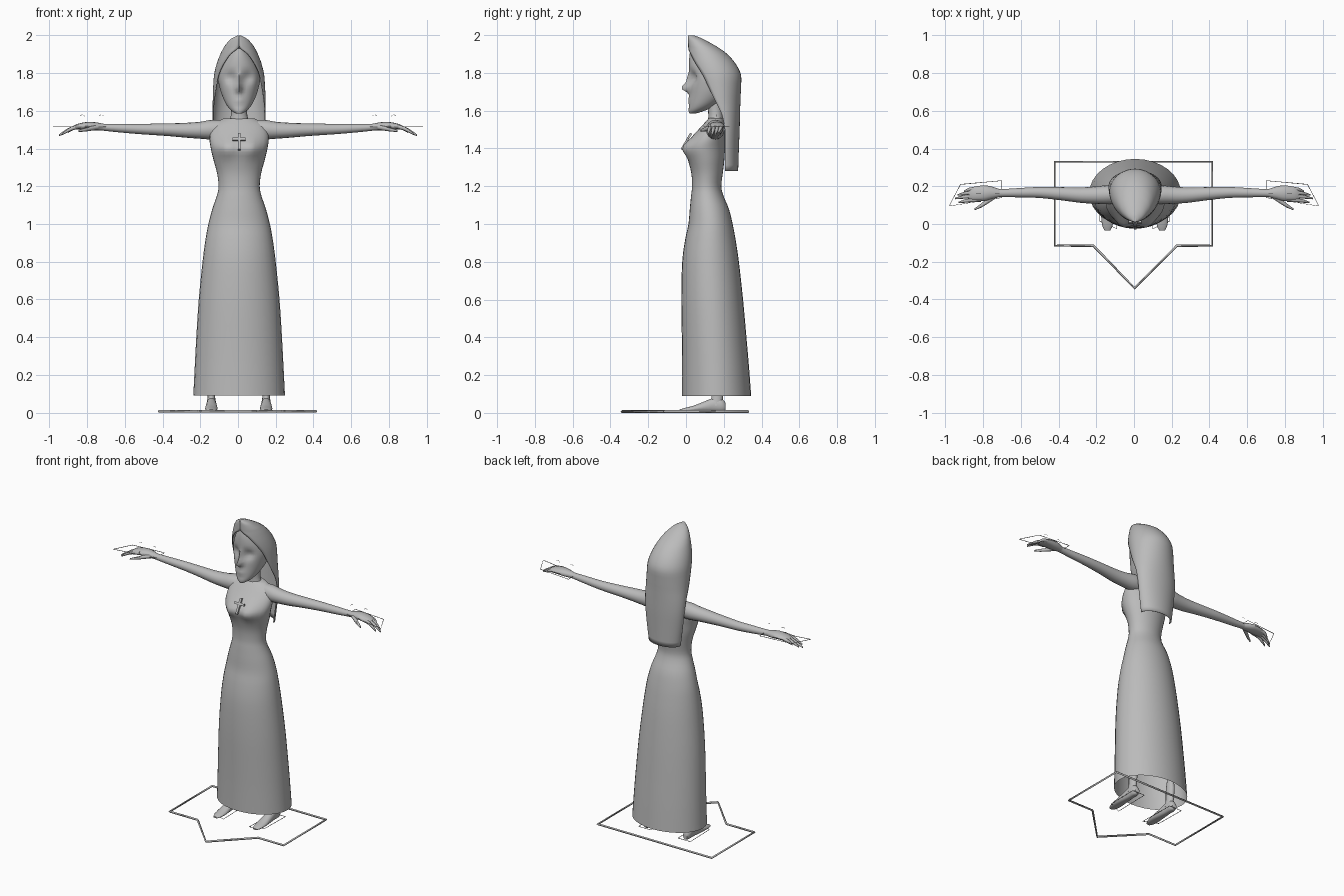
import bpy, bmesh, math
from mathutils import Vector, Matrix

CX = 0.006  # body centre line
grey = bpy.data.materials.new("plain_grey")
grey.diffuse_color = (0.5, 0.5, 0.5, 1)


def finish(name, bm, smooth=True):
    bmesh.ops.recalc_face_normals(bm, faces=bm.faces)
    me = bpy.data.meshes.new(name)
    bm.to_mesh(me)
    bm.free()
    ob = bpy.data.objects.new(name, me)
    bpy.context.collection.objects.link(ob)
    me.materials.append(grey)
    if smooth:
        bpy.ops.object.select_all(action='DESELECT')
        ob.select_set(True)
        bpy.context.view_layer.objects.active = ob
        bpy.ops.object.shade_smooth_by_angle(angle=math.radians(50))
    return ob


def refine(rows, n=3):
    """Catmull-Rom interpolation between the rows of a profile."""
    out = []
    for i in range(len(rows) - 1):
        p = [rows[max(i - 1, 0)], rows[i], rows[i + 1], rows[min(i + 2, len(rows) - 1)]]
        for k in range(n):
            t = k / n
            out.append([0.5 * (2 * b + (c - a) * t + (2 * a - 5 * b + 4 * c - d) * t * t
                        + (3 * b - a - 3 * c + d) * t ** 3) for a, b, c, d in zip(*p)])
    return out + [list(rows[-1])]


def skin(name, rings, closed=True, cap_start=True, cap_end=True):
    bm = bmesh.new()
    vs = [[bm.verts.new(p) for p in r] for r in rings]
    n = len(vs[0])
    for a, b in zip(vs, vs[1:]):
        for j in range(n if closed else n - 1):
            k = (j + 1) % n
            bm.faces.new((a[j], a[k], b[k], b[j]))
    if cap_start:
        bm.faces.new(vs[0])
    if cap_end:
        bm.faces.new(vs[-1])
    return finish(name, bm)


def angles(n):
    return [2 * math.pi * i / n for i in range(n)]


def upright(name, rows, n=32, shape=None, **kw):
    """Rows of (z, half width, front y, back y)."""
    rings = []
    for z, w, f, b in refine(rows):
        ring = [Vector((CX + w * math.cos(a), (f + b) / 2 + (b - f) / 2 * math.sin(a), z))
                for a in angles(n)]
        rings.append([shape(p) if shape else p for p in ring])
    return skin(name, rings, **kw)


def sideways(name, rows, s, n=12):
    """Rows of (x, y, z, y radius, z radius), s picks the side."""
    return skin(name, [[(s * x, y + ry * math.cos(a), z + rz * math.sin(a)) for a in angles(n)]
                       for x, y, z, ry, rz in refine(rows)])


def wire(name, pts, r, closed=True):
    cu = bpy.data.curves.new(name, 'CURVE')
    cu.dimensions = '3D'
    cu.bevel_depth = r
    cu.bevel_resolution = 0
    sp = cu.splines.new('POLY')
    sp.points.add(len(pts) - 1)
    for q, p in zip(sp.points, pts):
        q.co = (*p, 1)
    sp.use_cyclic_u = closed
    cu.materials.append(grey)
    ob = bpy.data.objects.new(name, cu)
    bpy.context.collection.objects.link(ob)
    bpy.ops.object.select_all(action='DESELECT')
    ob.select_set(True)
    bpy.context.view_layer.objects.active = ob
    bpy.ops.object.convert(target='MESH')


# Gown: long open skirt, narrow waist, bust and shoulders
def bust(p):
    if p.y < 0.1:
        d = math.exp(-((p.z - 1.40) / 0.05) ** 2)
        p.y -= 0.022 * d * math.exp(-((abs(p.x - CX) - 0.065) / 0.035) ** 2)
    return p


upright("gown", [
    (0.09, 0.243, -0.02, 0.345), (0.25, 0.235, -0.02, 0.333), (0.4, 0.227, -0.022, 0.32),
    (0.6, 0.214, -0.025, 0.302), (0.8, 0.194, -0.02, 0.28), (0.92, 0.178, -0.004, 0.262),
    (1.0, 0.163, 0.013, 0.247), (1.08, 0.142, 0.02, 0.227), (1.15, 0.118, 0.027, 0.198),
    (1.2, 0.109, 0.032, 0.187), (1.27, 0.117, 0.028, 0.195), (1.34, 0.136, 0.01, 0.203),
    (1.40, 0.15, -0.007, 0.206), (1.45, 0.157, 0.022, 0.206), (1.5, 0.15, 0.066, 0.205),
    (1.535, 0.128, 0.098, 0.203), (1.56, 0.08, 0.122, 0.198)], shape=bust, cap_start=False)
upright("neck", [(1.53, 0.06, 0.115, 0.2), (1.58, 0.043, 0.118, 0.195),
                 (1.68, 0.043, 0.11, 0.195)], n=16)


# Head with nose, brow, eye sockets and lips shaped on the front
def face(p):
    x, z = p.x - CX, p.z
    if p.y < 0.12:
        g = lambda x0, z0, sx, sz: math.exp(-((abs(x) - x0) / sx) ** 2 - ((z - z0) / sz) ** 2)
        p.y += 0.022 * g(0.045, 1.775, 0.028, 0.028)
        p.y -= 0.045 * g(0, 1.72, 0.014, 0.022) + 0.02 * g(0, 1.765, 0.012, 0.035)
        p.y -= 0.01 * g(0, 1.655, 0.025, 0.012)
    return p


upright("head", [
    (1.585, 0.014, 0.018, 0.05), (1.60, 0.04, 0.014, 0.10), (1.63, 0.066, 0.016, 0.16),
    (1.68, 0.090, 0.02, 0.22), (1.73, 0.105, 0.022, 0.25), (1.78, 0.112, 0.022, 0.262),
    (1.84, 0.098, 0.017, 0.25), (1.89, 0.068, 0.018, 0.20), (1.93, 0.03, 0.025, 0.12)],
    n=48, shape=face)

# Veil: hood closed at the peak, open round the face, hanging down the back
# rows of (z, half width, front y, back y, start angle below the side in degrees)
rings = []
for z, w, f, b, a in refine([
        (1.998, 0.012, 0.010, 0.045, 90), (1.98, 0.045, 0.010, 0.09, 90),
        (1.95, 0.072, 0.011, 0.145, 90), (1.93, 0.085, 0.012, 0.178, 85),
        (1.90, 0.100, 0.012, 0.218, 62), (1.85, 0.119, 0.016, 0.262, 46),
        (1.79, 0.133, 0.03, 0.291, 34), (1.72, 0.138, 0.055, 0.291, 26),
        (1.65, 0.140, 0.08, 0.288, 16), (1.58, 0.141, 0.11, 0.286, 6),
        (1.50, 0.138, 0.128, 0.284, 0), (1.40, 0.128, 0.134, 0.28, 0),
        (1.28, 0.112, 0.138, 0.276, 0)]):
    start, n = -math.radians(min(a, 90)), 28
    rings.append([(CX + w * math.cos(t), (f + b) / 2 + (b - f) / 2 * math.sin(t), z)
                  for t in [start + (math.pi - 2 * start) * i / n for i in range(n + 1)]])
veil = skin("veil", rings, closed=False, cap_end=False)
thick = veil.modifiers.new("thickness", 'SOLIDIFY')
thick.thickness = 0.005

# Cross lying on the chest
bm = bmesh.new()
for size, dz in (((0.014, 0.012, 0.10), 0), ((0.07, 0.012, 0.014), 0.014)):
    bmesh.ops.create_cube(bm, size=1, matrix=Matrix.Translation((0, 0, dz)) @ Matrix.Diagonal((*size, 1)))
cross = finish("chest_cross", bm, smooth=False)
cross.location = (CX, 0.002, 1.437)
cross.rotation_euler.x = math.radians(-30)

for s, side in ((1, "right"), (-1, "left")):
    # Arm, tapering to the wrist
    sideways(side + "_arm", [
        (0.06, 0.155, 1.50, 0.045, 0.05), (0.14, 0.155, 1.50, 0.05, 0.052),
        (0.20, 0.153, 1.497, 0.046, 0.045), (0.28, 0.153, 1.497, 0.041, 0.039),
        (0.38, 0.16, 1.50, 0.035, 0.033), (0.5, 0.167, 1.503, 0.029, 0.028),
        (0.6, 0.166, 1.507, 0.025, 0.024), (0.7, 0.164, 1.512, 0.021, 0.019),
        (0.74, 0.164, 1.515, 0.024, 0.017)], s, 16)
    # Hand: palm, four drooping fingers and thumb
    sideways(side + "_palm", [
        (0.71, 0.164, 1.513, 0.02, 0.018), (0.76, 0.165, 1.518, 0.035, 0.022),
        (0.80, 0.163, 1.52, 0.041, 0.021), (0.85, 0.160, 1.516, 0.037, 0.015),
        (0.875, 0.157, 1.510, 0.028, 0.009)], s)
    for i, (y, tip) in enumerate(((0.187, 0.90), (0.168, 0.935), (0.149, 0.95), (0.128, 0.93))):
        drop = 1.515 - (tip - 0.83) * 0.38
        sideways(f"{side}_finger_{i + 1}", [
            (0.81, y, 1.52, 0.010, 0.012), (0.86, y - 0.002, 1.513, 0.010, 0.011),
            ((0.86 + tip) / 2, y - 0.006, (1.513 + drop) / 2 + 0.004, 0.009, 0.010),
            (tip, y - 0.014, drop, 0.004, 0.005)], s, 8)
    sideways(side + "_thumb", [
        (0.74, 0.145, 1.513, 0.014, 0.013), (0.775, 0.122, 1.507, 0.014, 0.012),
        (0.81, 0.098, 1.50, 0.011, 0.010), (0.845, 0.078, 1.493, 0.005, 0.005)], s, 8)
    # Thin guide outlines round the hand and little hooks above the fingers
    wire(side + "_hand_outline", [(s * x, y, 1.515) for x, y in (
        (0.70, 0.23), (0.92, 0.21), (0.98, 0.095), (0.70, 0.14))], 0.002)
    for x in (0.725, 0.825):
        wire(side + "_finger_hook", [(s * (x + 0.014 * math.cos(t)), 0.16, 1.565 + 0.014 * math.sin(t))
                                     for t in (0.6, 1.3, 2.0, 2.7)], 0.001, False)

    # Foot: low toe rising to the instep, with the ankle above
    fx = 0.004 + s * 0.145
    foot = [(-0.035, 0.014, 0.008, 0.016), (-0.01, 0.027, 0.006, 0.024), (0.04, 0.033, 0.006, 0.036),
            (0.10, 0.03, 0.006, 0.058), (0.15, 0.026, 0.006, 0.075), (0.19, 0.025, 0.006, 0.07),
            (0.21, 0.015, 0.012, 0.05)]
    skin(side + "_foot", [[(fx + w * math.cos(a), y, max((lo + hi) / 2 + (hi - lo) / 2 * 1.15
                           * math.sin(a), 0.006)) for a in angles(16)]
                          for y, w, lo, hi in refine(foot)])
    skin(side + "_ankle", [[(fx + r * math.cos(a), y + 1.5 * r * math.sin(a), z) for a in angles(12)]
                           for z, r, y in ((0.04, 0.027, 0.158), (0.08, 0.02, 0.165),
                                           (0.16, 0.022, 0.17), (0.24, 0.016, 0.172))])
    wire(side + "_foot_outline", [(fx + s * x, y, 0.01) for x, y in (
        (-0.05, -0.025), (0.04, 0.015), (0.045, 0.22), (-0.045, 0.22))], 0.002)

# Arrow-shaped outline on the ground, as a flat band
pts = [(-0.42, 0.33), (0.415, 0.33), (0.415, -0.115), (0.228, -0.115),
       (0.003, -0.34), (-0.215, -0.115), (-0.42, -0.115)]
wire("ground_outline", [(x, y, 0.007) for x, y in pts], 0.007)
